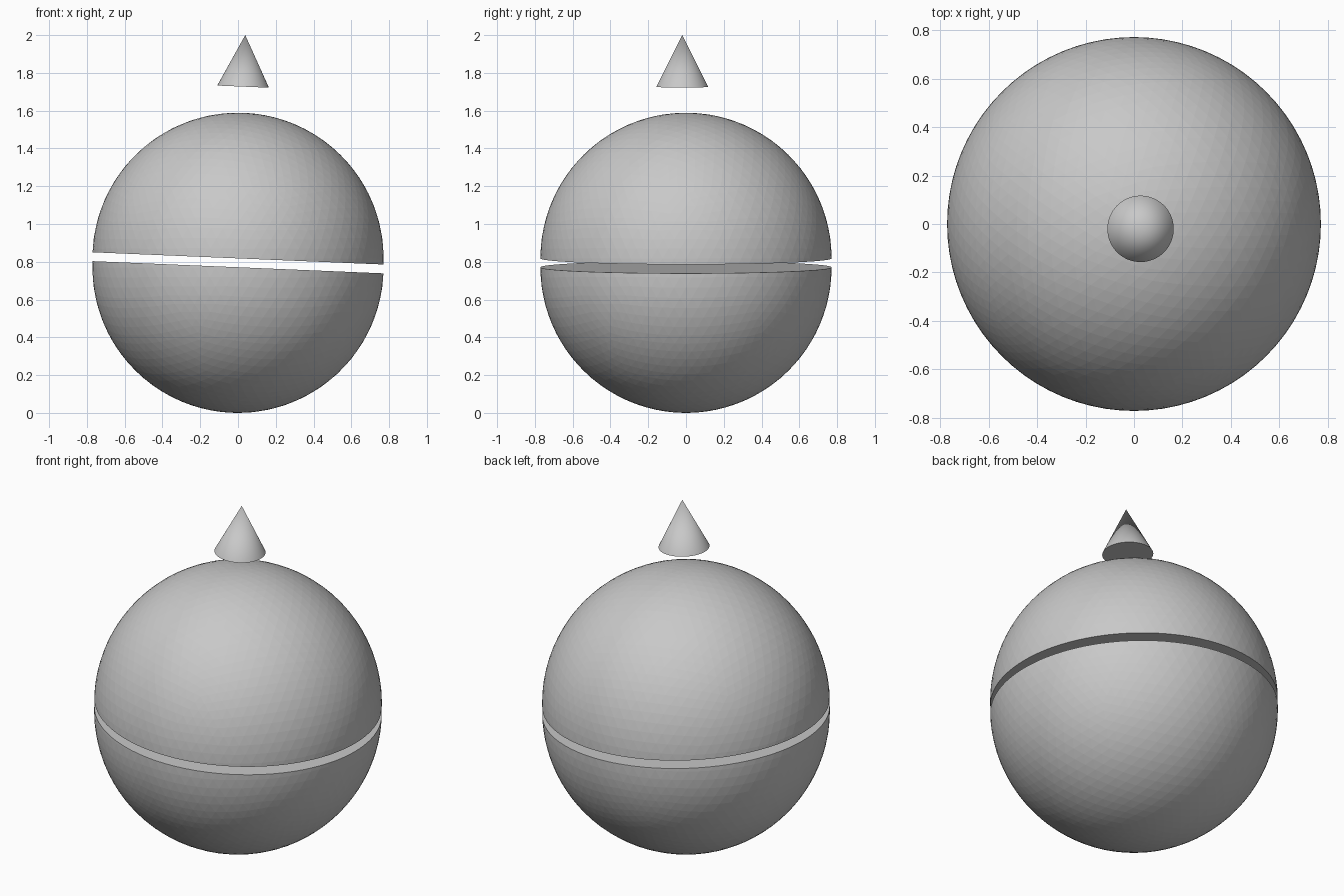
import bpy
import bmesh
import math
from mathutils import Matrix, Vector

cube = bpy.data.objects.get("Cube")
if cube:
    bpy.data.objects.remove(cube, do_unlink=True)

RADIUS = 0.771
GAP = 0.047
tilt = Matrix.Rotation(math.radians(2.4), 4, "Y")
axis = tilt @ Vector((0, 0, 1))

grey = bpy.data.materials.new("plain grey")
grey.use_nodes = True
colour = (0.58, 0.58, 0.58, 1)
grey.diffuse_color = colour
grey.node_tree.nodes["Principled BSDF"].inputs["Base Color"].default_value = colour


def add_object(name, bm, location):
    mesh = bpy.data.meshes.new(name)
    bmesh.ops.recalc_face_normals(bm, faces=bm.faces)
    bm.to_mesh(mesh)
    bm.free()
    mesh.materials.append(grey)
    obj = bpy.data.objects.new(name, mesh)
    obj.location = location
    bpy.context.collection.objects.link(obj)
    return obj


def add_hemisphere(name, z, keep_upper):
    """Half of a faceted ball, cut by the tilted plane and capped."""
    bm = bmesh.new()
    bmesh.ops.create_icosphere(bm, subdivisions=5, radius=RADIUS)
    cut = bmesh.ops.bisect_plane(
        bm, geom=bm.verts[:] + bm.edges[:] + bm.faces[:], dist=1e-5,
        plane_co=(0, 0, 0), plane_no=axis,
        clear_inner=keep_upper, clear_outer=not keep_upper)
    rim = [e for e in cut["geom_cut"] if isinstance(e, bmesh.types.BMEdge)]
    bmesh.ops.contextual_create(bm, geom=rim)
    return add_object(name, bm, (0, 0, z))


# Two halves of the ball, separated by a tilted gap
add_hemisphere("lower_hemisphere", RADIUS, False)
add_hemisphere("upper_hemisphere", RADIUS + GAP, True)

# Floating cone, tilted like the cut
HEIGHT = 0.273
bm = bmesh.new()
bmesh.ops.create_cone(
    bm, cap_ends=True, segments=64, radius1=0.137, radius2=0, depth=HEIGHT,
    matrix=tilt @ Matrix.Translation((0, 0, HEIGHT / 2)))
cone = add_object("floating_cone", bm, (0.027, -0.02, 2 - HEIGHT * axis.z))
bpy.ops.object.select_all(action="DESELECT")
cone.select_set(True)
bpy.context.view_layer.objects.active = cone
bpy.ops.object.shade_smooth_by_angle(angle=math.radians(30))
